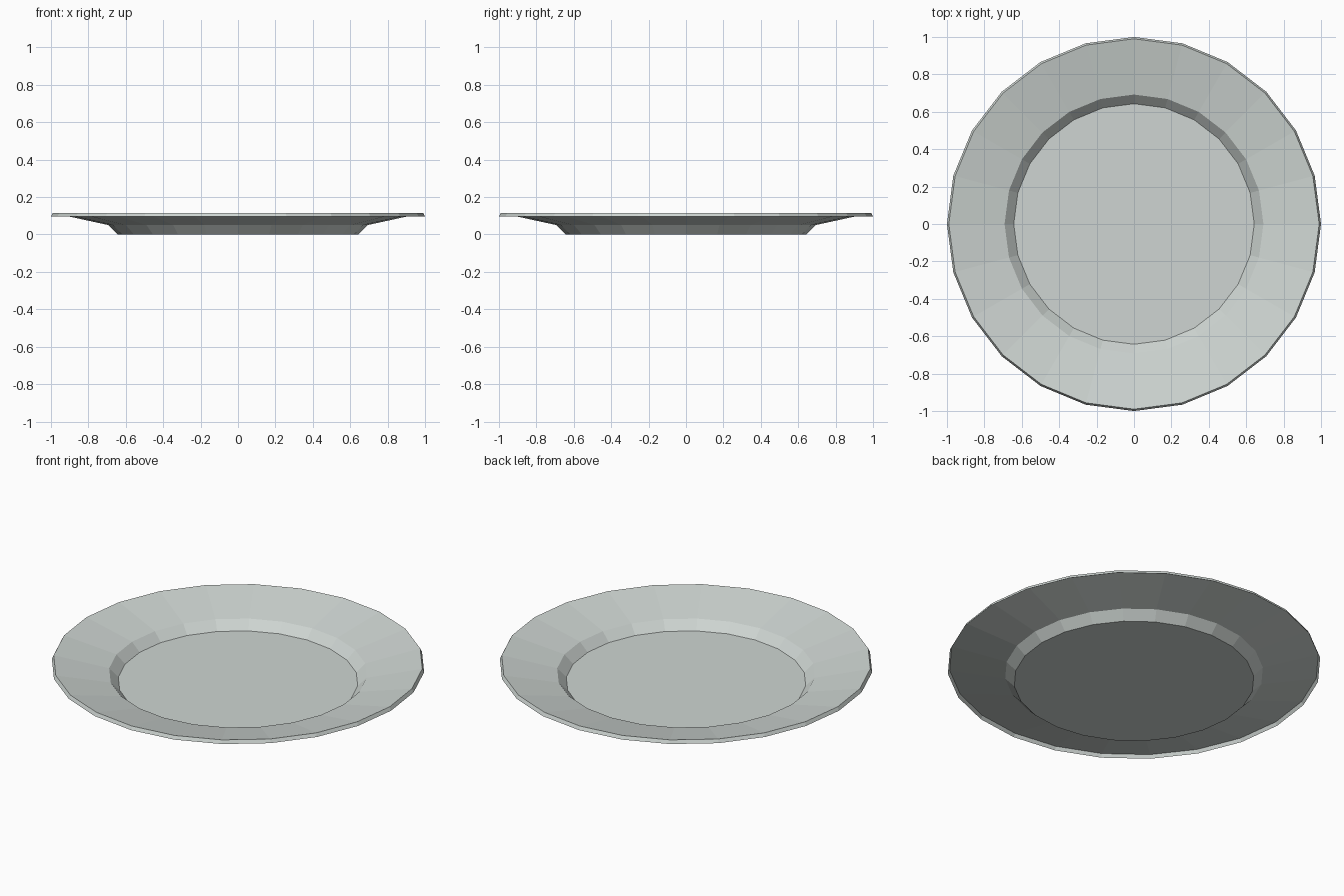
import bpy
import bmesh
from math import cos, sin, tau

if "Cube" in bpy.data.objects:
    bpy.data.objects.remove(bpy.data.objects["Cube"], do_unlink=True)

SIDES = 24
# Radius and height: floor edge, top of the well, rim, turned-down lip
PROFILE = [(0.643, 0.0), (0.692, 0.05), (0.99, 0.115), (1.0, 0.095)]

# Glazed grey-green colour
glaze = bpy.data.materials.new("pale_grey_green")
colour = (0.62, 0.668, 0.645, 1)
glaze.use_nodes = True
glaze.diffuse_color = colour
for node in glaze.node_tree.nodes:
    if node.type == "BSDF_PRINCIPLED":
        node.inputs["Base Color"].default_value = colour

# Thin plate: rings lofted along the profile
bm = bmesh.new()
rings = [[bm.verts.new((r * cos(tau * i / SIDES), r * sin(tau * i / SIDES), z))
          for i in range(SIDES)] for r, z in PROFILE]
bm.faces.new(rings[0])  # flat floor
for inner, outer in zip(rings, rings[1:]):
    for i in range(SIDES):
        j = (i + 1) % SIDES
        bm.faces.new((inner[i], outer[i], outer[j], inner[j]))

mesh = bpy.data.meshes.new("plate")
bm.to_mesh(mesh)
bm.free()
mesh.materials.append(glaze)
plate = bpy.data.objects.new("plate", mesh)
bpy.context.collection.objects.link(plate)
